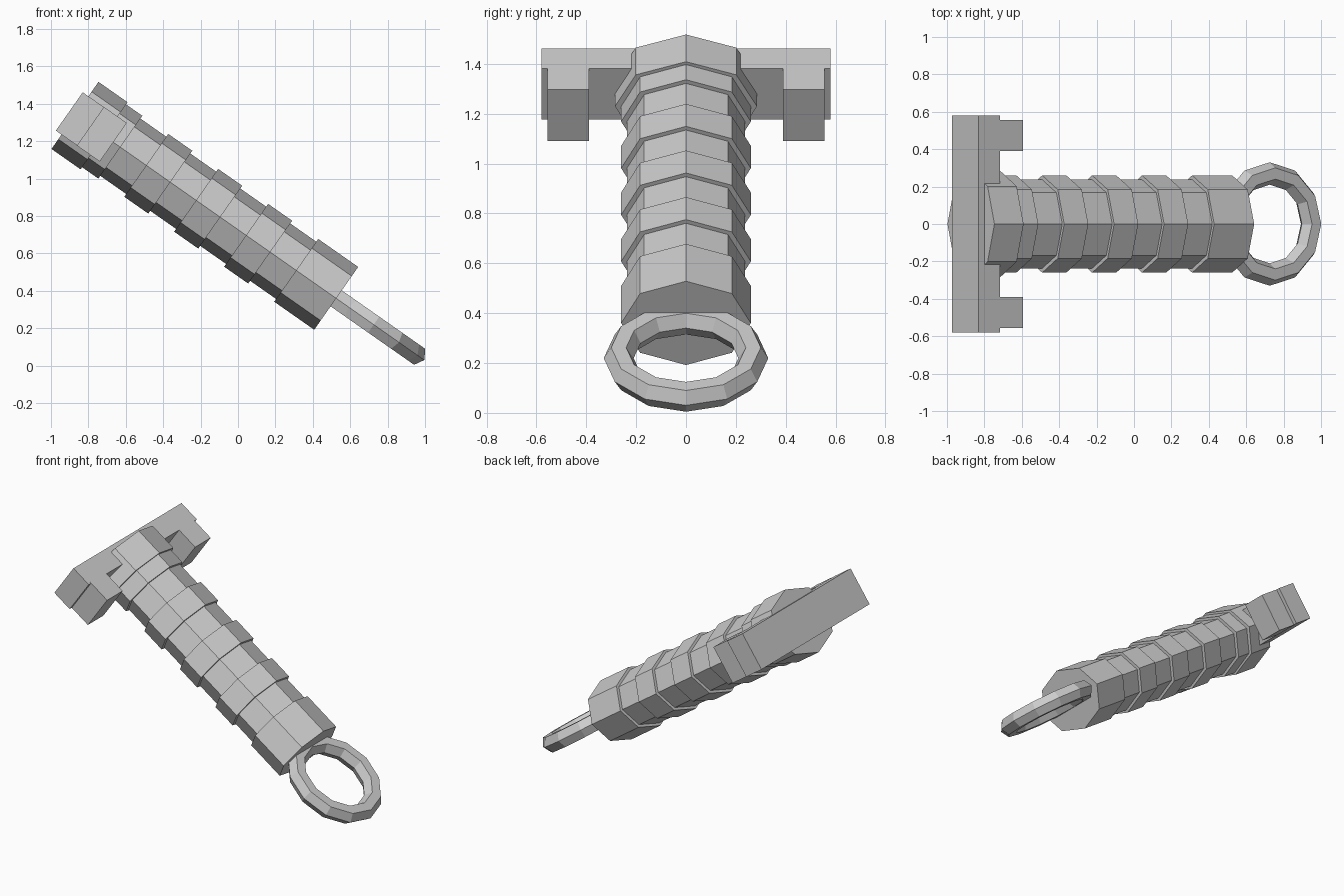
import bpy, bmesh, math
from mathutils import Matrix, Vector

if "Cube" in bpy.data.objects:
    bpy.data.objects.remove(bpy.data.objects["Cube"])

# Hilt frame: local x runs up the grip from the pommel end, y is sideways, z is the tilted "up"
T = math.radians(35)
c, s = math.cos(T), math.sin(T)
FRAME = Matrix(((-c, 0, s, 0.525), (0, -1, 0, 0), (s, 0, c, 0.36), (0, 0, 0, 1)))


def finish(name, bm):
    bmesh.ops.recalc_face_normals(bm, faces=bm.faces)
    me = bpy.data.meshes.new(name)
    bm.to_mesh(me)
    bm.free()
    ob = bpy.data.objects.new(name, me)
    ob.matrix_world = FRAME
    bpy.context.collection.objects.link(ob)
    return ob


def oct_prism(name, u0, u1, ry, rz):
    """Eight-sided oval section running along the grip."""
    bm = bmesh.new()
    bmesh.ops.create_cone(bm, cap_ends=True, segments=8, radius1=1, radius2=1, depth=1)
    # put corners exactly on the axes
    first = min(math.atan2(v.co.y, v.co.x) % (math.pi / 4) for v in bm.verts)
    for v in bm.verts:
        a = math.atan2(v.co.y, v.co.x) - first
        v.co = Vector(((u0 + u1) / 2 + v.co.z * (u1 - u0), ry * math.cos(a), rz * math.sin(a)))
    return finish(name, bm)


def box(name, lo, hi):
    bm = bmesh.new()
    bmesh.ops.create_cube(bm, size=1)
    for v in bm.verts:
        v.co = Vector([(l + h) / 2 + k * (h - l) for l, h, k in zip(lo, hi, v.co)])
    return finish(name, bm)


def ring(name, centre, major, minor, n=12, m=6):
    bm = bmesh.new()
    loops = []
    for i in range(n):
        a = math.tau * i / n
        loop = []
        for j in range(m):
            b = math.tau * j / m
            r = major + minor * math.cos(b)
            loop.append(bm.verts.new((centre + r * math.cos(a), r * math.sin(a), minor * math.sin(b))))
        loops.append(loop)
    for i in range(n):
        p, q = loops[i], loops[(i + 1) % n]
        for j in range(m):
            k = (j + 1) % m
            bm.faces.new((p[j], q[j], q[k], p[k]))
    return finish(name, bm)


# Grip core with raised bands; the last band is longer and forms the pommel end
oct_prism("grip_core", 0.1, 1.6, 0.237, 0.187)
oct_prism("pommel", 0.0, 0.261, 0.26, 0.205)
for i in range(4):
    u = 0.431 + 0.326 * i
    oct_prism(f"grip_band_{i + 1}", u, u + 0.157, 0.26, 0.205)

# Collar at the guard
oct_prism("collar", 1.515, 1.705, 0.285, 0.219)

# Cross guard with a block at each end
box("cross_guard", (1.602, -0.58, -0.125), (1.742, 0.58, 0.125))
for side, y in (("left", -0.4725), ("right", 0.4725)):
    box(f"guard_block_{side}", (1.455, y - 0.083, -0.126), (1.61, y + 0.083, 0.126))

# Pommel ring
ring("pommel_ring", -0.245, 0.27, 0.06)
